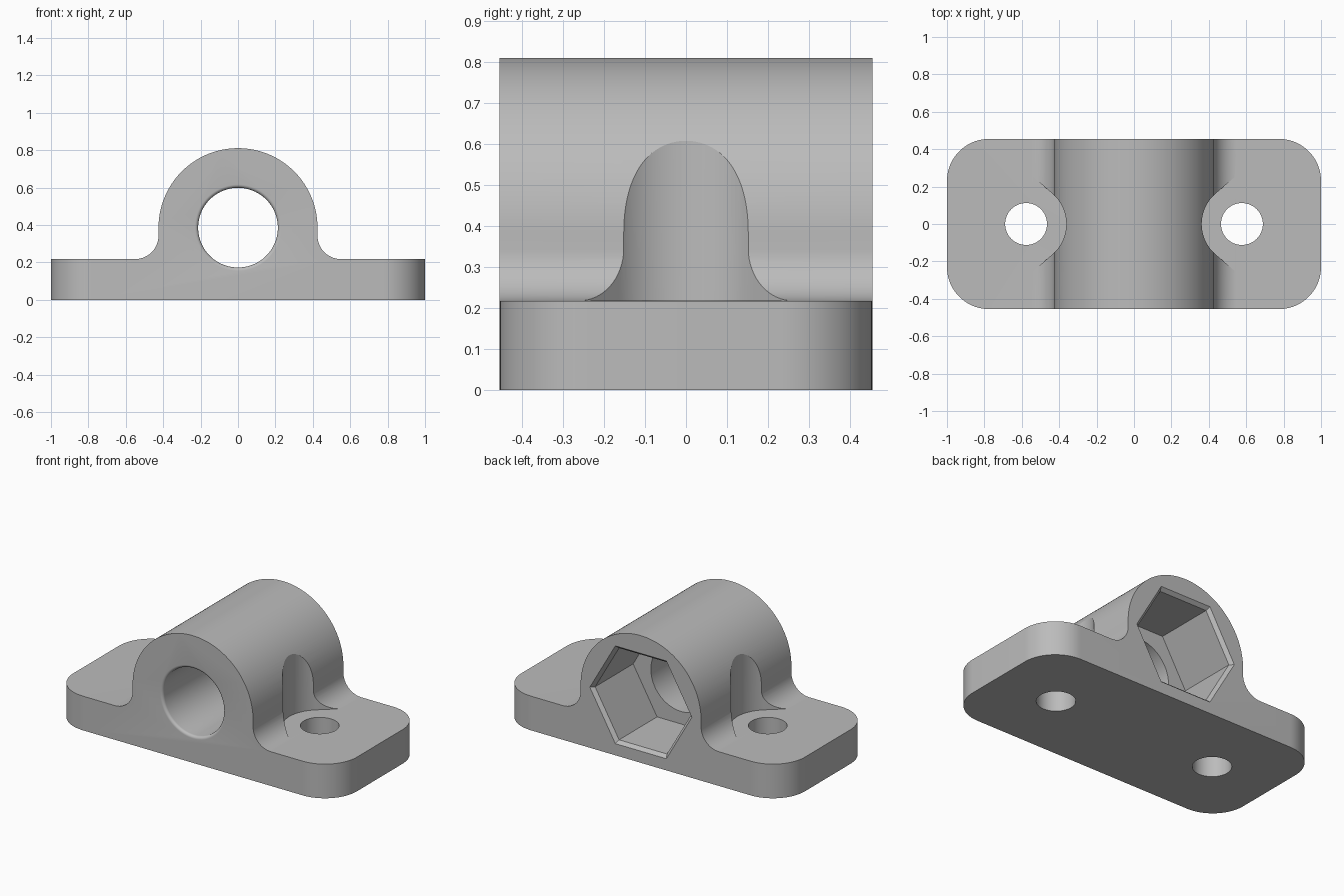
import bpy, bmesh
from math import sin, cos, pi, radians, sqrt
from mathutils import Vector

cube = bpy.data.objects.get("Cube")
if cube:
    bpy.data.objects.remove(cube, do_unlink=True)

HALF_Y, PLATE, AXIS_Z, TUBE_R, BORE_R = 0.455, 0.218, 0.386, 0.425, 0.213
FILLET, CORNER, BOLT_X, BOLT_R, RELIEF_R = 0.125, 0.225, 0.577, 0.112, 0.215


def arc(cx, cy, r, a0, a1, n):
    """Points on a circular arc, angles in degrees."""
    angles = [radians(a0 + (a1 - a0) * i / n) for i in range(n + 1)]
    return [(cx + r * cos(a), cy + r * sin(a)) for a in angles]


def ring(cx, cy, r, n):
    return arc(cx, cy, r, 0, 360, n)[:-1]


def loft(name, sections, axis):
    """Closed solid through (outline, level) sections stacked along an axis."""
    bm = bmesh.new()
    rows = []
    for pts, h in sections:
        rows.append([bm.verts.new((u, v, h) if axis == "z" else (u, h, v)) for u, v in pts])
    n = len(rows[0])
    for a, b in zip(rows, rows[1:]):
        for i in range(n):
            j = (i + 1) % n
            bm.faces.new((a[i], a[j], b[j], b[i]))
    bm.faces.new(rows[0])
    bm.faces.new(rows[-1])
    bmesh.ops.recalc_face_normals(bm, faces=bm.faces)
    mesh = bpy.data.meshes.new(name)
    bm.to_mesh(mesh)
    bm.free()
    obj = bpy.data.objects.new(name, mesh)
    bpy.context.collection.objects.link(obj)
    return obj


def combine(target, tool, operation):
    """Apply a boolean and discard the helper solid."""
    mod = target.modifiers.new(tool.name, "BOOLEAN")
    mod.object, mod.operation, mod.solver = tool, operation, "EXACT"
    bpy.context.view_layer.objects.active = target
    bpy.ops.object.modifier_apply(modifier=mod.name)
    bpy.data.objects.remove(tool, do_unlink=True)


# Housing: flanged arch profile, drawn on one side and mirrored
side = [(1.1, 0), (1.1, PLATE)]
side += arc(TUBE_R + FILLET, PLATE + FILLET, FILLET, 270, 180, 16)
side += arc(0, AXIS_Z, TUBE_R, 0, 90, 40)
profile = side + [(-x, z) for x, z in reversed(side[:-1])]
body = loft("bearing_housing", [(profile, -0.6), (profile, 0.6)], "y")

# Rounded plan outline
plan = []
for sx, sy, a in ((1, 1, 0), (-1, 1, 90), (-1, -1, 180), (1, -1, 270)):
    plan += arc(sx * (1 - CORNER), sy * (HALF_Y - CORNER), CORNER, a, a + 90, 20)
combine(body, loft("plan_cutter", [(plan, -0.2), (plan, 1.2)], "z"), "INTERSECT")

# Bolt holes and flared screw-head reliefs
for s in (1, -1):
    hole = ring(s * BOLT_X, 0, BOLT_R, 64)
    combine(body, loft("bolt_cutter", [(hole, -0.3), (hole, 0.5)], "z"), "DIFFERENCE")
    curve = arc(BOLT_X, 0, RELIEF_R, 131, 229, 32)
    reach = 0.45
    dx, dy = reach * sin(radians(49)), 0.0
    dx, dy = reach * cos(radians(41)), reach * sin(radians(41))
    x0, y0 = curve[0]
    outline = [(x0 + dx, y0 + dy)] + curve + [(x0 + dx, -y0 - dy)]
    outline = [(s * x, y) for x, y in outline]
    relief = loft("relief_cutter", [(outline, PLATE + 0.0006), (outline, 1.0)], "z")
    combine(body, relief, "DIFFERENCE")

# Bore with a rounded front lip
LIP = 0.018
sections = [(ring(0, AXIS_Z, BORE_R + LIP, 96), -0.6)]
for i in range(7):
    a = radians(90 * i / 6)
    r = BORE_R + LIP * (1 - sin(a))
    sections.append((ring(0, AXIS_Z, r, 96), -HALF_Y + LIP * (1 - cos(a))))
sections.append((ring(0, AXIS_Z, BORE_R, 96), 0.6))
combine(body, loft("bore_cutter", sections, "y"), "DIFFERENCE")

# Hexagonal nut pocket at the back with a chamfered rim
levels = [(0.338, 0.05), (0.338, HALF_Y - 0.022), (0.36, HALF_Y), (0.36, 0.6)]
pocket = loft("pocket_cutter", [(ring(0, AXIS_Z, r, 6), y) for r, y in levels], "y")
combine(body, pocket, "DIFFERENCE")

# Single grey material
mat = bpy.data.materials.new("light_grey")
mat.use_nodes = True
grey = (0.5, 0.5, 0.5, 1)
mat.diffuse_color = grey
mat.node_tree.nodes["Principled BSDF"].inputs["Base Color"].default_value = grey
body.data.materials.clear()
body.data.materials.append(mat)
for p in body.data.polygons:
    p.material_index = 0

bpy.ops.object.select_all(action="DESELECT")
body.select_set(True)
bpy.context.view_layer.objects.active = body
bpy.ops.object.shade_smooth_by_angle(angle=radians(30))
